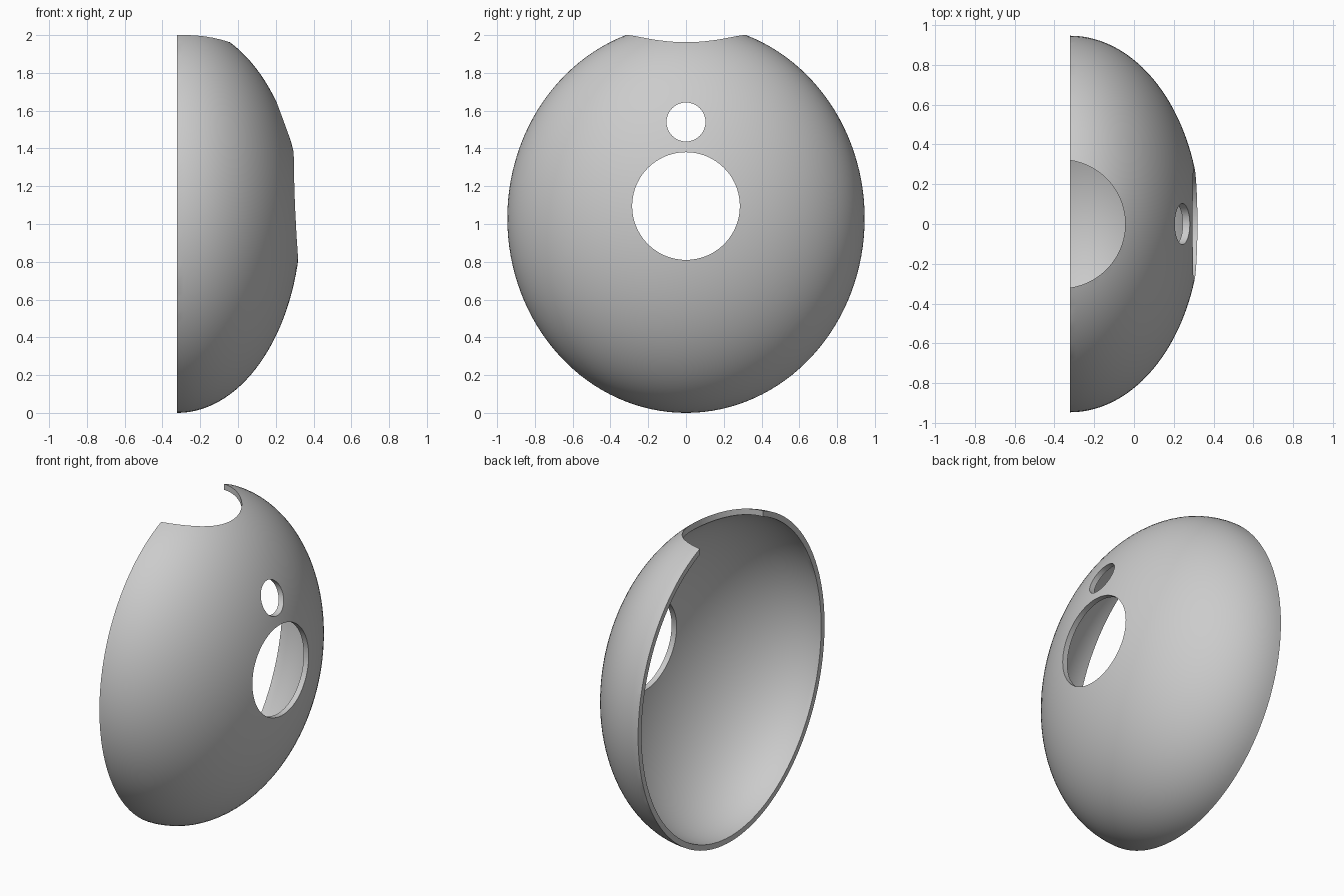
import bpy
import math
from mathutils import Vector

cube = bpy.data.objects.get("Cube")
if cube:
    bpy.data.objects.remove(cube, do_unlink=True)

BASE_X = -0.322                     # plane of the open back
CENTRE = Vector((BASE_X, 0, 1.03))
RADII = Vector((0.656, 0.946, 1.03))
WALL = 0.035


def ellipsoid(name, radii):
    """Ellipsoid whose poles lie on the x axis."""
    bpy.ops.mesh.primitive_uv_sphere_add(segments=128, ring_count=64, radius=1)
    ob = bpy.context.object
    ob.name = name
    ob.rotation_euler = (0, math.pi / 2, 0)
    bpy.ops.object.transform_apply(rotation=True)
    ob.scale = radii
    ob.location = CENTRE
    bpy.ops.object.transform_apply(location=True, scale=True)
    return ob


def drill(name, radius, depth, location, along_x=True):
    """Cylinder cutter running along x, or along z."""
    bpy.ops.mesh.primitive_cylinder_add(
        vertices=96, radius=radius, depth=depth, location=location,
        rotation=(0, math.pi / 2 if along_x else 0, 0))
    bpy.context.object.name = name
    return bpy.context.object


# Outer body and the shapes taken out of it
shell = ellipsoid("half_shell", RADII)
cutters = [ellipsoid("hollow_cutter", RADII - Vector((WALL,) * 3))]

bpy.ops.mesh.primitive_cube_add(size=3, location=(BASE_X - 1.5, 0, 1.03))
bpy.context.object.name = "back_cutter"
cutters.append(bpy.context.object)

cutters.append(drill("large_hole_cutter", 0.285, 1, (0.3, 0, 1.095)))
cutters.append(drill("small_hole_cutter", 0.103, 1, (0.3, 0, 1.54)))
cutters.append(drill("top_notch_cutter", 0.323, 1, (-0.367, 0, 2.1), False))

# Carve the shell
bpy.ops.object.select_all(action='DESELECT')
shell.select_set(True)
bpy.context.view_layer.objects.active = shell
for cutter in cutters:
    cutter.hide_render = True
    mod = shell.modifiers.new(cutter.name, 'BOOLEAN')
    mod.operation = 'DIFFERENCE'
    mod.solver = 'EXACT'
    mod.object = cutter
    bpy.ops.object.modifier_apply(modifier=mod.name)
for cutter in cutters:
    bpy.data.objects.remove(cutter, do_unlink=True)

# Single grey finish
grey = bpy.data.materials.new("light_grey")
grey.use_nodes = True
colour = (0.6, 0.6, 0.6, 1)
grey.diffuse_color = colour
grey.node_tree.nodes["Principled BSDF"].inputs["Base Color"].default_value = colour
shell.data.materials.clear()
shell.data.materials.append(grey)

# Smooth surface with crisp rims
bpy.ops.object.shade_smooth_by_angle(angle=math.radians(30))
